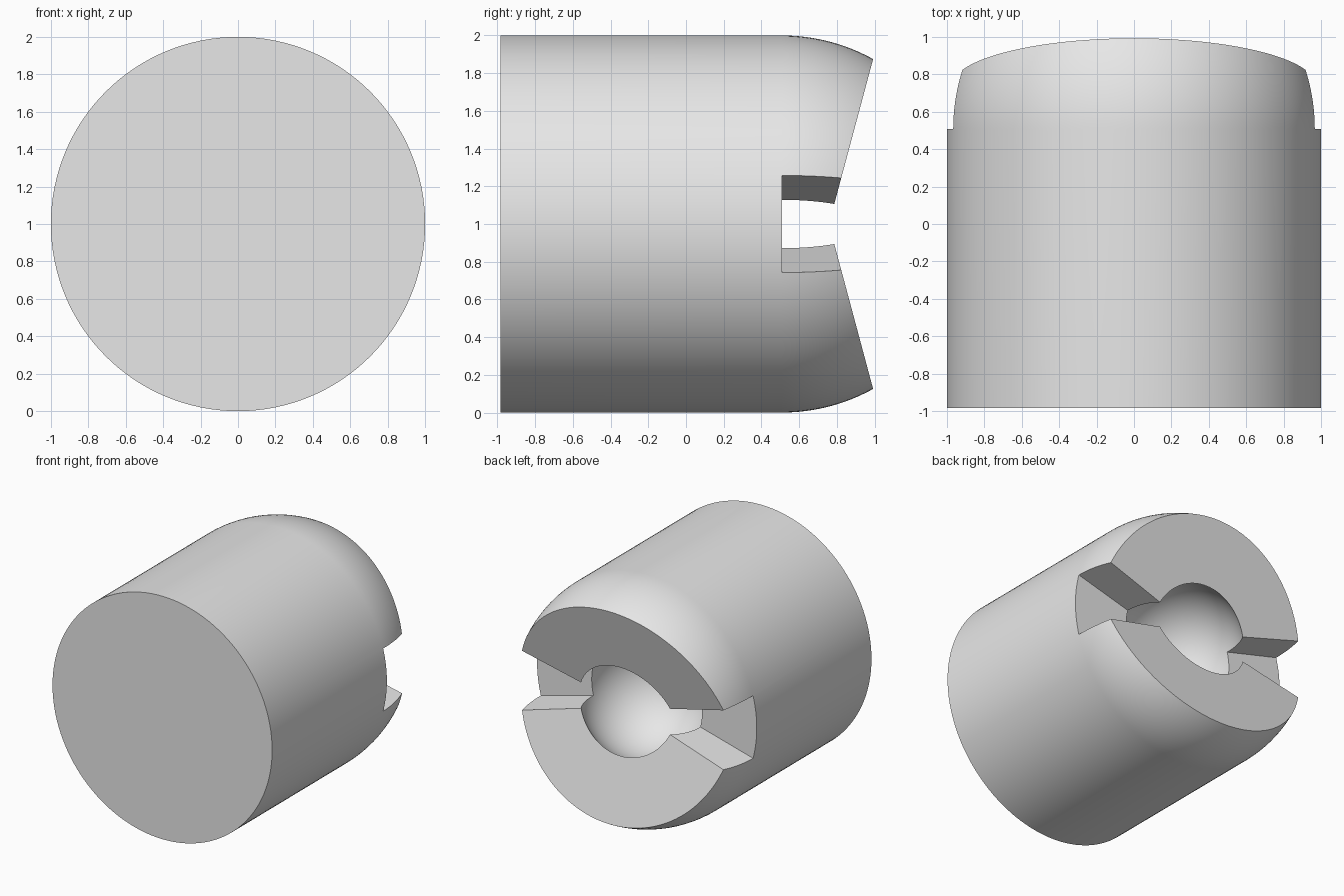
import bpy, bmesh, math
from mathutils import Matrix, Vector

old = bpy.data.objects.get("Cube")
if old:
    bpy.data.objects.remove(old, do_unlink=True)

CENTRE = Vector((0, 0.508, 1))   # shared centre of the dome and the cup
CUP = 0.503                      # cup radius (body radius is 1)
TAN = math.tan(math.radians(15))
SEGMENTS = 128

grey = bpy.data.materials.new("plain grey")
grey.use_nodes = True
grey.diffuse_color = (0.8, 0.8, 0.8, 1)
grey.node_tree.nodes["Principled BSDF"].inputs["Base Color"].default_value = (0.8, 0.8, 0.8, 1)


def make_object(name, bm):
    bmesh.ops.recalc_face_normals(bm, faces=bm.faces)
    mesh = bpy.data.meshes.new(name)
    bm.to_mesh(mesh)
    bm.free()
    mesh.materials.append(grey)
    obj = bpy.data.objects.new(name, mesh)
    bpy.context.collection.objects.link(obj)
    obj.location = CENTRE
    return obj


def prism(name, outline, depth):
    """Closed prism from an outline, swept along depth."""
    bm = bmesh.new()
    face = bm.faces.new([bm.verts.new(p) for p in outline])
    swept = bmesh.ops.extrude_face_region(bm, geom=[face])["geom"]
    bmesh.ops.translate(bm, vec=depth, verts=[v for v in swept if isinstance(v, bmesh.types.BMVert)])
    return make_object(name, bm)


def arc(radius, start, end, steps):
    """Points (distance from axis, y) along an arc, angles in degrees."""
    angles = [math.radians(start + (end - start) * i / steps) for i in range(steps + 1)]
    return [(radius * math.cos(a), radius * math.sin(a)) for a in angles]


# Body: cylinder with domed end and spherical cup, spun around the y axis
profile = [(0, -1.4922), (1, -1.4922)] + arc(1, 0, 36, 18) + arc(CUP, 52, 0, 18) + arc(CUP, 0, -90, 28)[1:]
bm = bmesh.new()
points = [bm.verts.new((r, y, 0)) for r, y in profile]
edges = [bm.edges.new(pair) for pair in zip(points, points[1:])]
bmesh.ops.spin(bm, geom=points + edges, cent=(0, 0, 0), axis=(0, 1, 0),
               angle=math.tau, steps=SEGMENTS, use_duplicate=False)
bmesh.ops.remove_doubles(bm, verts=bm.verts, dist=1e-4)
# Merge the front fan into one flat disc
front = [f for f in bm.faces if all(v.co.y < -1.49 for v in f.verts)]
bmesh.ops.dissolve_faces(bm, faces=front, use_verts=True)
body = make_object("slotted_cylinder_body", bm)

# Cutters: V-shaped end groove and two side slots that flare outwards
cutters = [prism("v_groove_cutter",
                 [(-2, 0.25, 0), (-2, 0.25 + 1.5 * TAN, 1.5), (-2, 0.25 + 1.5 * TAN, -1.5)],
                 (4, 0, 0))]
for side, name in ((1, "left_slot_cutter"), (-1, "right_slot_cutter")):
    cutters.append(prism(name,
                         [(side * 0.01, 0, 0), (side * 2, 0, 2 * TAN), (side * 2, 0, -2 * TAN)],
                         (0, 1.5, 0)))

bpy.ops.object.select_all(action='DESELECT')
body.select_set(True)
bpy.context.view_layer.objects.active = body
for cutter in cutters:
    cutter.hide_render = True
    cut = body.modifiers.new(cutter.name, 'BOOLEAN')
    cut.operation = 'DIFFERENCE'
    cut.solver = 'EXACT'
    cut.object = cutter
    bpy.ops.object.modifier_apply(modifier=cut.name)
for cutter in cutters:
    bpy.data.objects.remove(cutter, do_unlink=True)

# Smooth round surfaces, crisp cut edges
bpy.ops.object.shade_smooth_by_angle(angle=math.radians(30))
